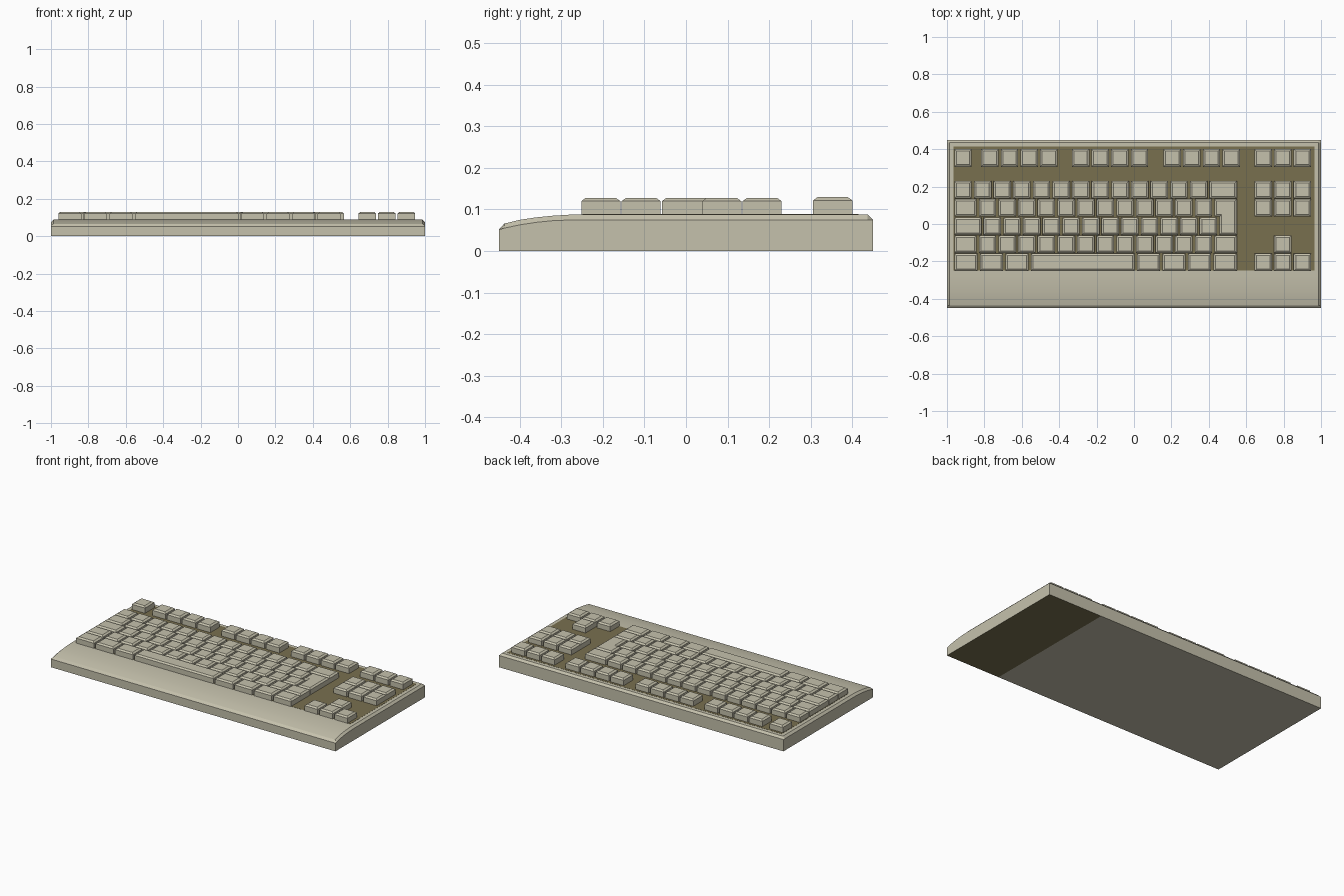
import bpy, bmesh, math

if "Cube" in bpy.data.objects:
    bpy.data.objects.remove(bpy.data.objects["Cube"])


def material(name, rgb):
    m = bpy.data.materials.new(name)
    m.diffuse_color = (*rgb, 1)
    m.use_nodes = True
    m.node_tree.nodes["Principled BSDF"].inputs["Base Color"].default_value = m.diffuse_color
    return m


BEIGE = material("warm_beige", (0.56, 0.535, 0.415))
BROWN = material("olive_brown", (0.19, 0.16, 0.078))


def finish(name, bm, mats, angle=None):
    bmesh.ops.recalc_face_normals(bm, faces=bm.faces)
    me = bpy.data.meshes.new(name)
    bm.to_mesh(me)
    bm.free()
    for m in mats:
        me.materials.append(m)
    ob = bpy.data.objects.new(name, me)
    bpy.context.collection.objects.link(ob)
    if angle:
        bpy.ops.object.select_all(action='DESELECT')
        ob.select_set(True)
        bpy.context.view_layer.objects.active = ob
        bpy.ops.object.shade_smooth_by_angle(angle=math.radians(angle))
    return ob


# Case: cross-sections along y as (y, side height, top height), with a chamfered rim
stations = [(-0.45, 0.052, 0.052), (-0.437, 0.055, 0.066), (-0.40, 0.063, 0.075),
            (-0.36, 0.069, 0.081), (-0.32, 0.073, 0.085), (-0.27, 0.075, 0.088),
            (0.437, 0.075, 0.088), (0.45, 0.075, 0.075)]
bm = bmesh.new()
rings = []
for y, zs, zt in stations:
    pts = [(-1, 0), (-1, zs), (-0.987, zt), (0.987, zt), (1, zs), (1, 0), (0.62, 0)]
    rings.append([bm.verts.new((x, y, z)) for x, z in pts])
for a, b in zip(rings, rings[1:]):
    for i in range(7):
        j = (i + 1) % 7
        f = bm.faces.new((a[i], a[j], b[j], b[i]))
        f.material_index = 1 if i == 5 else 0   # brown end of the underside
bm.faces.new(rings[0])
bm.faces.new(rings[-1])
finish("case", bm, [BEIGE, BROWN], 25)

# Brown plate under the keys
bm = bmesh.new()
bmesh.ops.create_cube(bm, size=1)
for v in bm.verts:
    v.co = (v.co.x * 1.93, v.co.y * 0.665 + 0.083, v.co.z * 0.004 + 0.0868)
finish("key_plate", bm, [BROWN])

# Keys: outline raised to a wall, then an inset raised top
U, ROW, GAP = 0.1050, 0.097, 0.006
X0, NAV = -0.967, 0.638
ROW_Y = [0.401, 0.231, 0.231 - ROW, 0.231 - 2 * ROW, 0.231 - 3 * ROW, 0.231 - 4 * ROW]


def add_key(bm, outline, wall=0.121):
    face = bm.faces.new([bm.verts.new((x, y, 0.084)) for x, y in outline])
    top = bmesh.ops.extrude_face_region(bm, geom=[face])["geom"]
    for v in top:
        if isinstance(v, bmesh.types.BMVert):
            v.co.z = wall
    cap = [f for f in top if isinstance(f, bmesh.types.BMFace)]
    for f in cap:
        f.normal_update()
        if f.normal.z < 0:
            f.normal_flip()
    bmesh.ops.inset_region(bm, faces=cap, thickness=0.011, depth=0.008,
                           use_even_offset=True)


def key_row(bm, x, row, widths):
    top = ROW_Y[row] - 0.001
    bottom = top - ROW + 0.003
    for w in widths:
        l, r = x + GAP, x + w * U - GAP
        add_key(bm, [(l, bottom), (r, bottom), (r, top), (l, top)],
                0.122 if row == 0 else 0.12)
        x += w * U


# Main block
bm = bmesh.new()
key_row(bm, X0, 1, [1] * 13 + [1.5])
key_row(bm, X0, 2, [1.25] + [1] * 12)
key_row(bm, X0, 3, [1.5] + [1] * 12)
key_row(bm, X0, 4, [1.25] + [1] * 12 + [1.25])
key_row(bm, X0, 5, [1.3] * 3 + [5.4] + [1.3] * 4)
finish("main_keys", bm, [BEIGE])

# Tall L-shaped enter key
bm = bmesh.new()
right = X0 + 14.5 * U - GAP
up_l, low_l = X0 + 13.25 * U + GAP, X0 + 13.5 * U + GAP
top, mid, low = ROW_Y[2] - 0.001, ROW_Y[3] + 0.002, ROW_Y[4] + 0.002
add_key(bm, [(low_l, low), (right, low), (right, top), (up_l, top), (up_l, mid), (low_l, mid)], 0.12)
finish("enter_key", bm, [BEIGE])

# Function row: one single key and three groups of four
bm = bmesh.new()
key_row(bm, X0, 0, [1])
for start in (-0.823, -0.338, 0.152):
    key_row(bm, start, 0, [1] * 4)
finish("function_keys", bm, [BEIGE])

# Navigation and arrow clusters
bm = bmesh.new()
for row in (0, 1, 2):
    key_row(bm, NAV, row, [1] * 3)
finish("navigation_keys", bm, [BEIGE])
bm = bmesh.new()
key_row(bm, NAV + U, 4, [1])
key_row(bm, NAV, 5, [1] * 3)
finish("arrow_keys", bm, [BEIGE])
